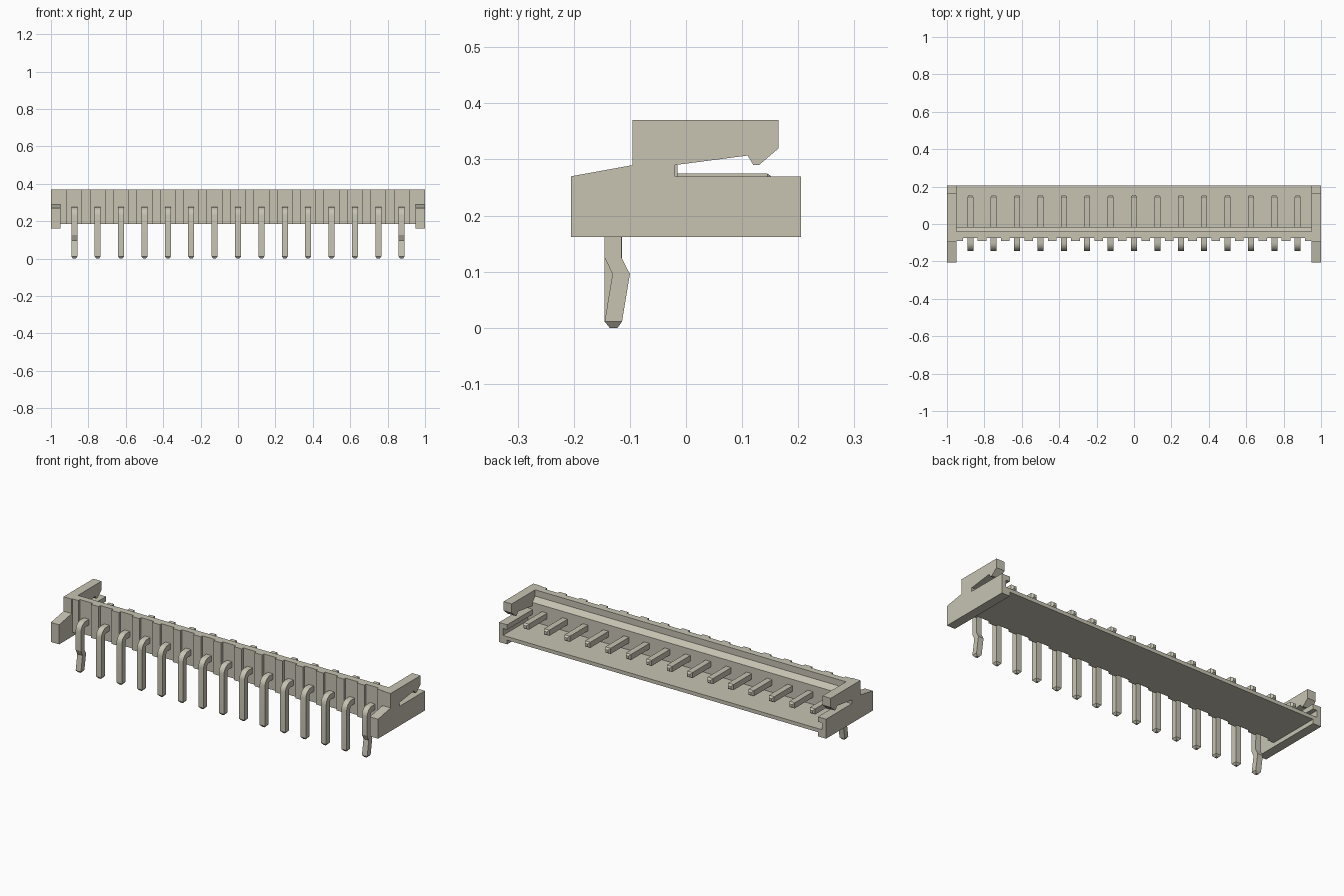
import bpy, bmesh, math

cube = bpy.data.objects.get("Cube")
if cube:
    bpy.data.objects.remove(cube, do_unlink=True)

mat = bpy.data.materials.new("warm_grey")
mat.use_nodes = True
COLOUR = (0.57, 0.55, 0.45, 1)
mat.diffuse_color = COLOUR
mat.node_tree.nodes["Principled BSDF"].inputs["Base Color"].default_value = COLOUR

PITCH, PINS = 0.125, 15
PIN_X = [(i - (PINS - 1) / 2) * PITCH for i in range(PINS)]


def finish(bm, name):
    bmesh.ops.recalc_face_normals(bm, faces=bm.faces)
    mesh = bpy.data.meshes.new(name)
    bm.to_mesh(mesh)
    bm.free()
    mesh.materials.append(mat)
    obj = bpy.data.objects.new(name, mesh)
    bpy.context.collection.objects.link(obj)
    return obj


def loft(bm, rings):
    """Skin a row of matching closed rings and cap both ends."""
    rows = [[bm.verts.new(p) for p in ring] for ring in rings]
    n = len(rows[0])
    for a, b in zip(rows, rows[1:]):
        for i in range(n):
            j = (i + 1) % n
            bm.faces.new((a[i], a[j], b[j], b[i]))
    bm.faces.new(rows[0])
    bm.faces.new(rows[-1])


def extrude_x(name, profile, x0, x1):
    bm = bmesh.new()
    loft(bm, [[(x, y, z) for y, z in profile] for x in (x0, x1)])
    return finish(bm, name)


# Floor and stepped wall, one profile along the whole length
extrude_x("shell", [(-0.075, 0.185), (0.205, 0.185), (0.205, 0.205), (-0.015, 0.205),
                    (-0.015, 0.31), (-0.04, 0.335), (-0.04, 0.37), (-0.075, 0.37)],
          -0.955, 0.955)

# Ribs on the front of the wall, between the pins and at both ends
rib = [(-0.09, 0.185), (-0.07, 0.185), (-0.07, 0.37), (-0.09, 0.37)]
for i in range(PINS - 1):
    mid = (PIN_X[i] + PIN_X[i + 1]) / 2
    extrude_x("wall_rib", rib, mid - 0.023, mid + 0.023)
for s in (-1, 1):
    extrude_x("end_rib", rib, s * 0.913, s * 0.955)

# End plates with a latch arm, and a guide groove cut in the inner face
plate = [(-0.205, 0.162), (0.205, 0.162), (0.205, 0.27), (-0.02, 0.27), (-0.02, 0.29),
         (0.11, 0.307), (0.12, 0.29), (0.13, 0.29), (0.165, 0.32), (0.165, 0.37),
         (-0.095, 0.37), (-0.095, 0.29), (-0.205, 0.27)]
groove = [(-0.015, 0.205), (0.25, 0.205), (0.25, 0.243), (-0.015, 0.243)]
for s in (-1, 1):
    end = extrude_x("left_end_plate" if s > 0 else "right_end_plate", plate, s * 0.95, s)
    cutter = extrude_x("groove_cutter", groove, s * 0.9, s * 0.975)
    cutter.hide_render = True
    mod = end.modifiers.new("groove", "BOOLEAN")
    mod.operation, mod.solver, mod.object = "DIFFERENCE", "EXACT", cutter
    bpy.context.view_layer.objects.active = end
    bpy.ops.object.modifier_apply(modifier=mod.name)
    bpy.data.objects.remove(cutter, do_unlink=True)

# Bent pins: sections of (outer point, inner point, half width)
W = 0.016
tip = [((-0.136, 0), (-0.122, 0), 0.007), ((-0.145, 0.011), (-0.114, 0.011), W)]
kink = [((-0.131, 0.096), (-0.10, 0.096), W), ((-0.145, 0.125), (-0.115, 0.125), W)]
bend = []
for k in range(7):
    a = math.pi - k * math.pi / 12
    bend.append(tuple((-0.1 + r * math.cos(a), 0.23 + r * math.sin(a)) for r in (0.045, 0.014)) + (W,))
point = [((0.145, 0.275), (0.145, 0.244), W), ((0.156, 0.267), (0.156, 0.252), 0.008)]

for i, x in enumerate(PIN_X):
    sections = tip + (kink if i in (0, PINS - 1) else []) + bend + point
    bm = bmesh.new()
    loft(bm, [[(x - w, *o), (x + w, *o), (x + w, *n), (x - w, *n)] for o, n, w in sections])
    pin = finish(bm, "pin")
    # Smooth only the rounded bend
    bpy.ops.object.select_all(action="DESELECT")
    pin.select_set(True)
    bpy.context.view_layer.objects.active = pin
    bpy.ops.object.shade_smooth_by_angle(angle=math.radians(20))
